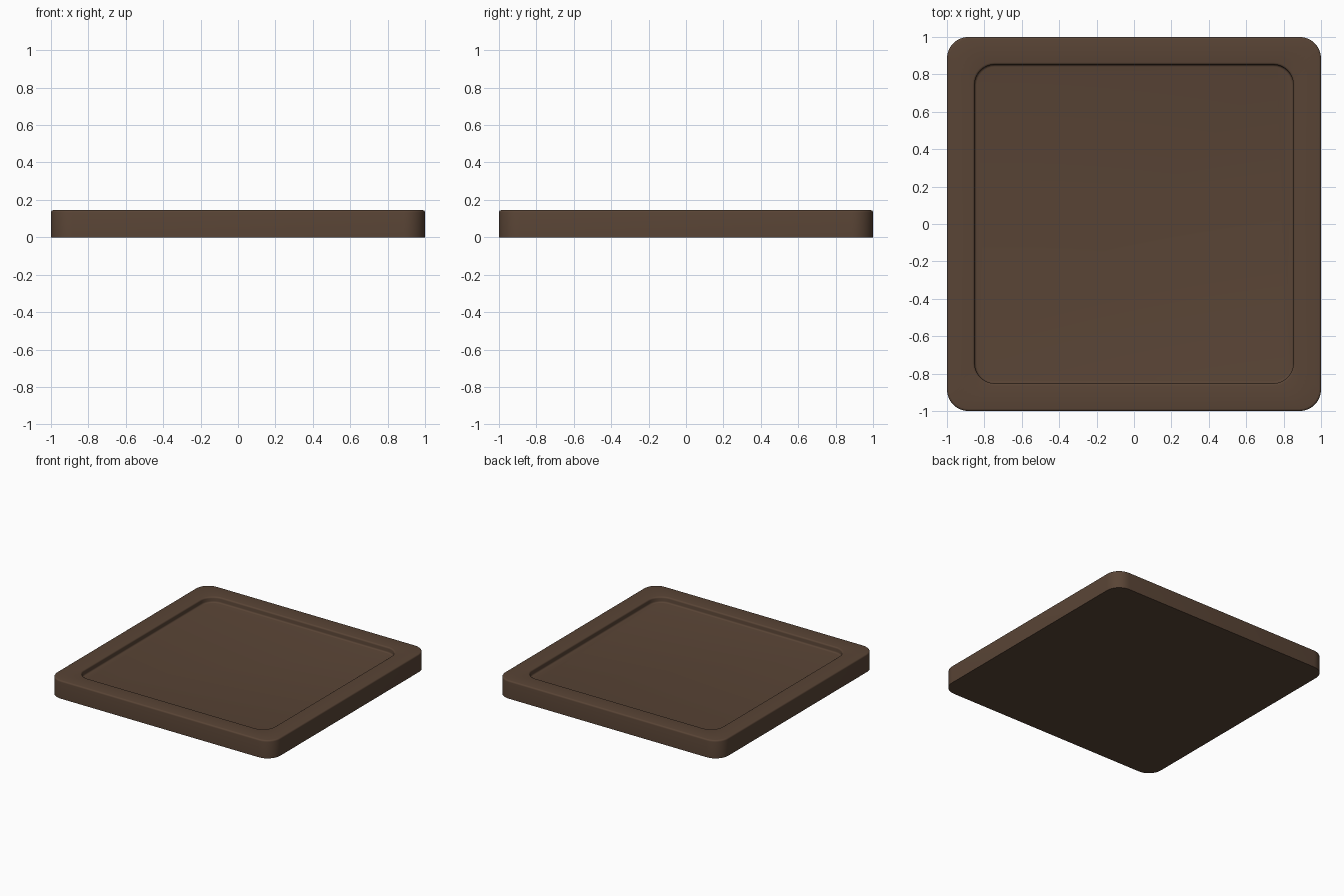
import bpy, bmesh, math

if "Cube" in bpy.data.objects:
    bpy.data.objects.remove(bpy.data.objects["Cube"])

N = 8  # segments per corner


def loop(bm, half, radius, z):
    """Rounded square ring of vertices."""
    verts = []
    for q in range(4):
        base = q * math.pi / 2
        cx = (half - radius) * (1 if q in (0, 3) else -1)
        cy = (half - radius) * (1 if q in (0, 1) else -1)
        for i in range(N + 1):
            a = base + i / N * math.pi / 2
            verts.append(bm.verts.new((cx + radius * math.cos(a), cy + radius * math.sin(a), z)))
    return verts


def fillet(half, z, r, a0, a1, steps=4):
    """Arc points (half width, height) around a centre."""
    pts = []
    for i in range(steps + 1):
        a = math.radians(a0 + (a1 - a0) * i / steps)
        pts.append((half + r * math.cos(a), z + r * math.sin(a)))
    return pts


# Section: outer wall, rounded rim, recess wall, floor fillet
H, FLOOR, R = 0.145, 0.10, 0.012
profile = [(1.0, 0.0)]
profile += fillet(1.0 - R, H - R, R, 0, 90)
profile += fillet(0.852 + R, H - R, R, 90, 180)
profile += fillet(0.852 - R, FLOOR + R, R, 0, -90)

bm = bmesh.new()
rings = [loop(bm, h, 0.115 - (1.0 - h if h > 0.95 else 0.86 - h), z) for h, z in profile]
for a, b in zip(rings, rings[1:]):
    n = len(a)
    for i in range(n):
        j = (i + 1) % n
        bm.faces.new((a[i], a[j], b[j], b[i]))
bm.faces.new(rings[0][::-1])
bm.faces.new(rings[-1])
bmesh.ops.recalc_face_normals(bm, faces=bm.faces)

mesh = bpy.data.meshes.new("square_tray")
bm.to_mesh(mesh)
bm.free()
tray = bpy.data.objects.new("square_tray", mesh)
bpy.context.collection.objects.link(tray)

# Dark brown finish
mat = bpy.data.materials.new("dark_brown")
mat.diffuse_color = (0.10, 0.058, 0.036, 1)
mat.use_nodes = True
mat.node_tree.nodes["Principled BSDF"].inputs["Base Color"].default_value = mat.diffuse_color
mesh.materials.append(mat)

bpy.context.view_layer.objects.active = tray
tray.select_set(True)
bpy.ops.object.shade_smooth_by_angle(angle=math.radians(35))
